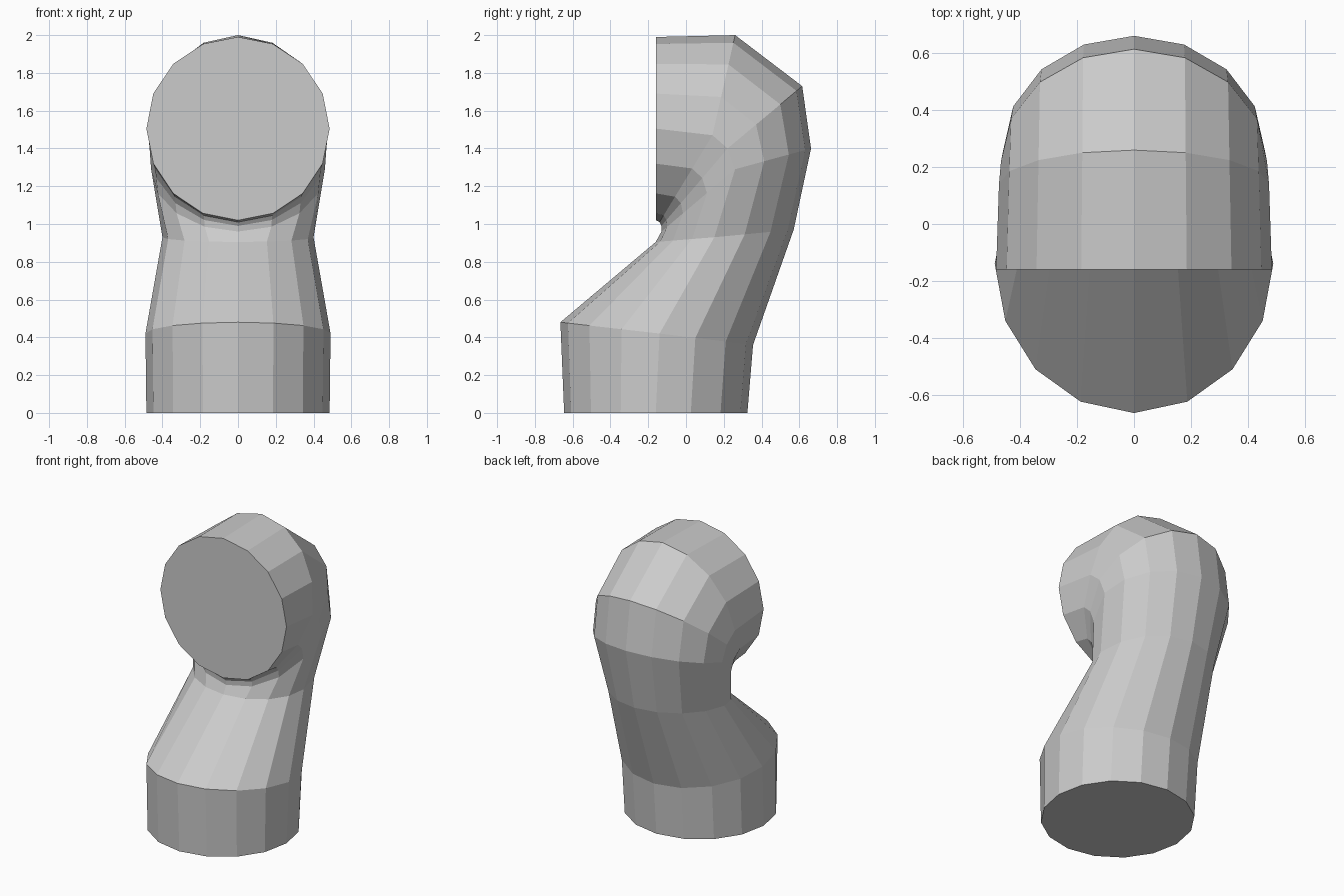
import bpy, bmesh, math

if "Cube" in bpy.data.objects:
    bpy.data.objects.remove(bpy.data.objects["Cube"])

SIDES = 16
# Each ring: outer (y, z), side (y, z), inner (y, z), half width in x
RINGS = [
    ((0.325, 0.00), (-0.16, 0.00), (-0.645, 0.00), 0.485),
    ((0.355, 0.36), (-0.14, 0.42), (-0.665, 0.48), 0.490),
    ((0.570, 0.97), (0.15, 0.93), (-0.160, 0.905), 0.400),
    ((0.662, 1.40), (0.26, 1.29), (-0.130, 0.96), 0.460),
    ((0.615, 1.73), (0.22, 1.40), (-0.130, 0.99), 0.468),
    ((0.260, 2.00), (0.14, 1.47), (-0.140, 1.01), 0.475),
    ((-0.16, 1.99), (-0.16, 1.505), (-0.16, 1.02), 0.485),
]


def ring_points(outer, side, inner, width):
    pts = []
    for i in range(SIDES):
        a = 2 * math.pi * i / SIDES
        c = math.cos(a)
        end = outer if c >= 0 else inner
        y = side[0] + (end[0] - side[0]) * abs(c)
        z = side[1] + (end[1] - side[1]) * abs(c)
        pts.append((width * math.sin(a), y, z))
    return pts


# Bent pipe: rings lofted together, capped at both ends
bm = bmesh.new()
loops = [[bm.verts.new(p) for p in ring_points(*r)] for r in RINGS]
for low, high in zip(loops, loops[1:]):
    for i in range(SIDES):
        j = (i + 1) % SIDES
        bm.faces.new((low[i], low[j], high[j], high[i]))
bm.faces.new(loops[0])
bm.faces.new(loops[-1])
bmesh.ops.recalc_face_normals(bm, faces=bm.faces)

mesh = bpy.data.meshes.new("pipe_elbow")
bm.to_mesh(mesh)
bm.free()
pipe = bpy.data.objects.new("pipe_elbow", mesh)
bpy.context.collection.objects.link(pipe)
